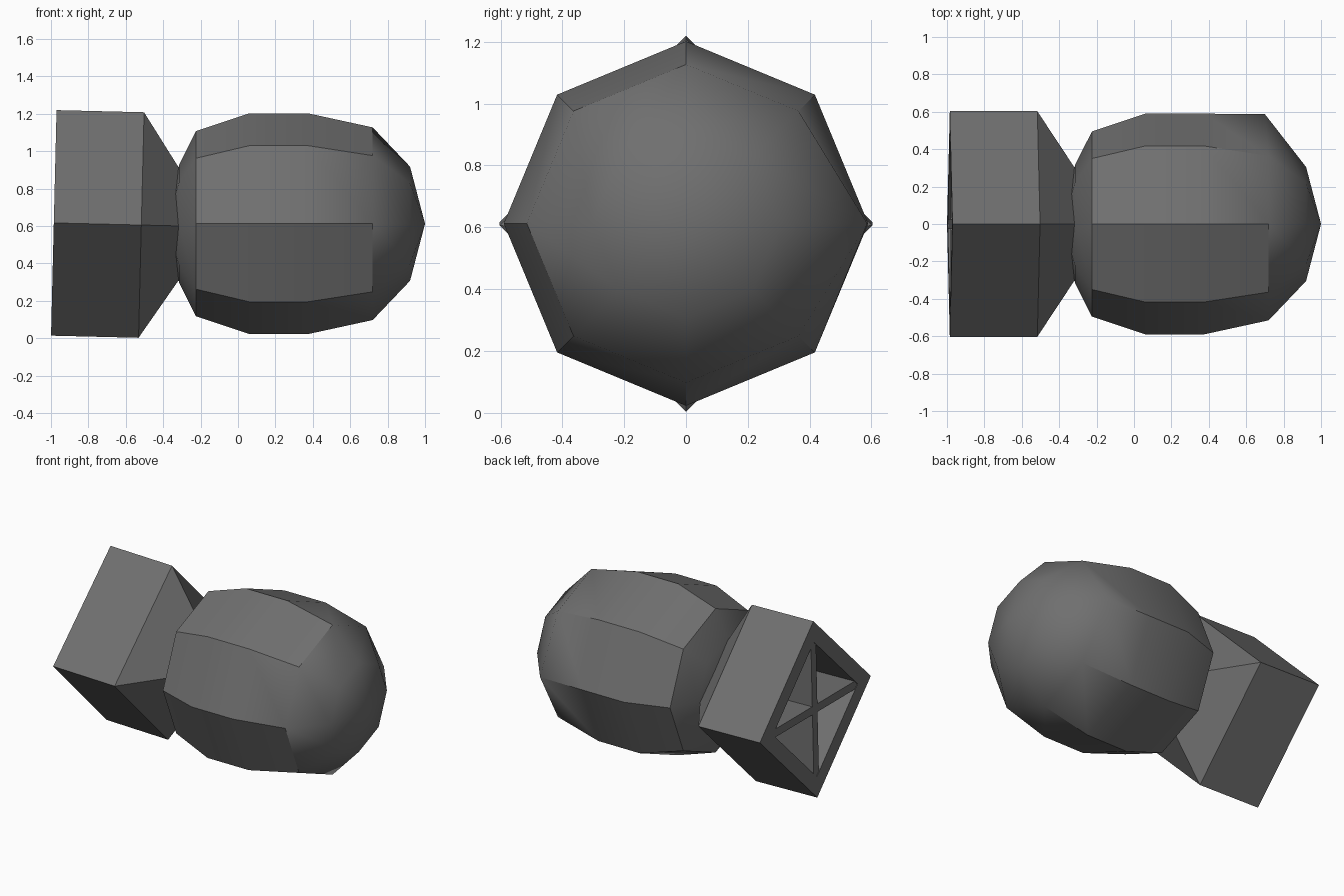
import bpy, bmesh
from math import cos, sin, pi, radians

if "Cube" in bpy.data.objects:
    bpy.data.objects.remove(bpy.data.objects["Cube"])

dark = bpy.data.materials.new("dark_metal")
dark.diffuse_color = (0.16, 0.16, 0.16, 1)
dark.use_nodes = True
dark.node_tree.nodes["Principled BSDF"].inputs["Base Color"].default_value = dark.diffuse_color


def lathe_x(profile, sides):
    """Sweep (x, radius) points around the X axis; radius 0 makes a pole."""
    bm = bmesh.new()
    rings = []
    for x, r in profile:
        n = sides if r > 0 else 1
        rings.append([bm.verts.new((x, r * cos(2 * pi * i / sides), r * sin(2 * pi * i / sides)))
                      for i in range(n)])
    for a, b in zip(rings, rings[1:]):
        for i in range(sides):
            j = (i + 1) % sides
            quad = [a[i % len(a)], a[j % len(a)], b[j % len(b)], b[i % len(b)]]
            bm.faces.new(list(dict.fromkeys(quad)))
    return bm, rings


def finish(bm, name, location, tilt=0.0):
    bmesh.ops.recalc_face_normals(bm, faces=bm.faces[:])
    mesh = bpy.data.meshes.new(name)
    bm.to_mesh(mesh)
    bm.free()
    mesh.materials.append(dark)
    obj = bpy.data.objects.new(name, mesh)
    bpy.context.collection.objects.link(obj)
    obj.location = location
    obj.rotation_euler.y = tilt


# Octagonal bulging body with rounded nose
bm, rings = lathe_x([(-0.38, 0), (-0.315, 0.315), (-0.225, 0.495), (0.06, 0.59),
                     (0.375, 0.59), (0.72, 0.515), (0.92, 0.305), (1.0, 0)], 8)
rings[5][0].co = (0.70, 0.587, 0)  # one uneven shoulder corner
for f in bm.faces:
    f.smooth = True

# Crisp edges: the eight long ridges, the rear rim and two shoulder edges; the nose stays smooth
for i in range(8):
    sharp = [(rings[k][i], rings[k + 1][i]) for k in range(2, 5)]
    sharp.append((rings[2][i], rings[2][(i + 1) % 8]))
    if i in (2, 4):
        sharp.append((rings[5][i], rings[5][i + 1]))
    for pair in sharp:
        bm.edges.get(pair).smooth = False
finish(bm, "body", (0, 0, 0.612))

# Tail: square tube standing on its corner, tapering into the body
PIVOT = (-0.517, 0, 0.605)
TILT = radians(1.4)
bm, rings = lathe_x([(0.26, 0), (0.26, 0.21), (0, 0.603), (-0.468, 0.603),
                     (-0.468, 0.46), (0, 0.46), (0, 0)], 4)
finish(bm, "tail_housing", PIVOT, TILT)

# Crossed plates inside the tail, running corner to corner
for name, size in (("vertical_fin", (0.465, 0.055, 0.93)), ("horizontal_fin", (0.465, 0.93, 0.055))):
    bm = bmesh.new()
    bmesh.ops.create_cube(bm, size=1)
    for v in bm.verts:
        v.co = (v.co.x * size[0] - 0.232, v.co.y * size[1], v.co.z * size[2])
    finish(bm, name, PIVOT, TILT)
